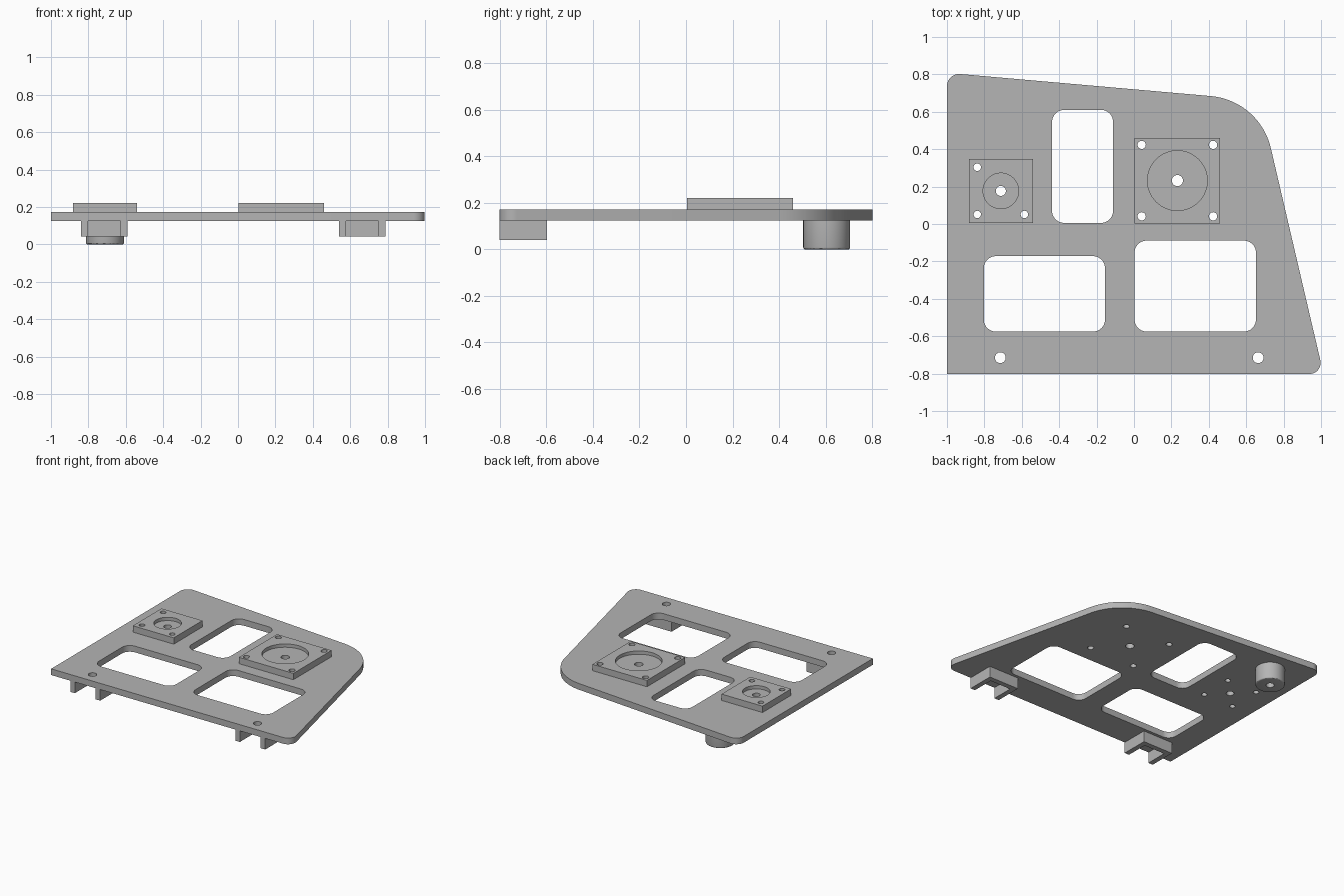
import bpy, bmesh, math
from mathutils import Vector

if "Cube" in bpy.data.objects:
    bpy.data.objects.remove(bpy.data.objects["Cube"])

GREY = bpy.data.materials.new("light grey")
GREY.diffuse_color = (0.46, 0.46, 0.46, 1)
GREY.use_nodes = True
GREY.node_tree.nodes["Principled BSDF"].inputs["Base Color"].default_value = GREY.diffuse_color

PLATE_BOTTOM, PLATE_TOP, PAD_TOP = 0.125, 0.172, 0.22


def rounded(corners, steps=12):
    """Polygon outline from (x, y, fillet radius) corners."""
    pts = []
    n = len(corners)
    for i, (x, y, r) in enumerate(corners):
        p = Vector((x, y))
        if r == 0:
            pts.append(p)
            continue
        a = (Vector(corners[i - 1][:2]) - p).normalized()
        b = (Vector(corners[(i + 1) % n][:2]) - p).normalized()
        half = a.angle(b) / 2
        centre = p + (a + b).normalized() * (r / math.sin(half))
        start = p + a * (r / math.tan(half)) - centre
        end = p + b * (r / math.tan(half)) - centre
        a0 = math.atan2(start.y, start.x)
        turn = math.atan2(start.x * end.y - start.y * end.x, start.dot(end))
        for k in range(steps + 1):
            t = a0 + turn * k / steps
            pts.append(centre + Vector((math.cos(t), math.sin(t))) * r)
    return pts


def box(x0, x1, y0, y1, r=0):
    return rounded([(x0, y0, r), (x1, y0, r), (x1, y1, r), (x0, y1, r)])


def circle(x, y, r, n=40):
    return [Vector((x + r * math.cos(2 * math.pi * i / n),
                    y + r * math.sin(2 * math.pi * i / n))) for i in range(n)]


def prism(name, outline, z0, z1):
    """Extrude a flat outline from z0 to z1."""
    bm = bmesh.new()
    face = bm.faces.new([bm.verts.new((p.x, p.y, z0)) for p in outline])
    top = bmesh.ops.extrude_face_region(bm, geom=[face])["geom"]
    for v in top:
        if isinstance(v, bmesh.types.BMVert):
            v.co.z = z1
    bmesh.ops.recalc_face_normals(bm, faces=bm.faces[:])
    mesh = bpy.data.meshes.new(name)
    bm.to_mesh(mesh)
    bm.free()
    mesh.materials.append(GREY)
    obj = bpy.data.objects.new(name, mesh)
    bpy.context.collection.objects.link(obj)
    return obj


def activate(obj):
    bpy.ops.object.select_all(action='DESELECT')
    obj.select_set(True)
    bpy.context.view_layer.objects.active = obj


def cut(obj, outline, z0, z1):
    """Subtract an extruded outline from an object."""
    tool = prism("cutter", outline, z0, z1)
    tool.hide_render = True
    activate(obj)
    mod = obj.modifiers.new("cut", 'BOOLEAN')
    mod.operation, mod.solver, mod.object = 'DIFFERENCE', 'EXACT', tool
    bpy.ops.object.modifier_apply(modifier=mod.name)
    bpy.data.objects.remove(tool)


def smooth(obj):
    activate(obj)
    bpy.ops.object.shade_smooth_by_angle(angle=math.radians(30))


# Base plate with one large rounded corner
plate = prism("base_plate", rounded([
    (-1, -0.802, 0), (1.0134, -0.802, 0.06),
    (0.672, 0.661, 0.362), (-1, 0.808, 0.065)], 20), PLATE_BOTTOM, PLATE_TOP)

# Windows in the plate
for x0, x1, y0, y1 in [(-0.438, -0.112, 0.006, 0.61),
                       (-0.803, -0.155, -0.575, -0.172),
                       (0.003, 0.652, -0.575, -0.089)]:
    cut(plate, box(x0, x1, y0, y1, 0.064), 0, 0.4)

# Raised square mounting pads with a round recess and through holes
for name, cx, cy, half, recess, bore, offset, screw in [
        ("small_pad", -0.712, 0.177, 0.171, 0.095, 0.027, 0.126, 0.02),
        ("large_pad", 0.232, 0.232, 0.228, 0.16, 0.03, 0.191, 0.022)]:
    pad = prism(name, box(cx - half, cx + half, cy - half, cy + half),
                PLATE_TOP, PAD_TOP)
    cut(pad, circle(cx, cy, recess, 64), PAD_TOP - 0.025, 0.4)
    holes = [(cx, cy, bore)] + [(cx + sx * offset, cy + sy * offset, screw)
                                for sx in (-1, 1) for sy in (-1, 1)]
    for hole in holes:
        for part in (pad, plate):
            cut(part, circle(*hole, 24), 0, 0.4)
    smooth(pad)

# U-shaped brackets under the front edge, open to the front, each below a hole
for name, cx in [("left_bracket", -0.715), ("right_bracket", 0.664)]:
    cut(plate, circle(cx, -0.715, 0.029, 24), 0, 0.4)
    bracket = prism(name, box(cx - 0.125, cx + 0.125, -0.802, -0.597),
                    0.041, PLATE_BOTTOM)
    cut(bracket, box(cx - 0.087, cx + 0.087, -0.9, -0.635), 0, 0.4)

smooth(plate)

# Round foot at the back left with a rounded rim and a blind hole
foot = prism("round_foot", circle(-0.711, 0.605, 0.101, 64), 0, PLATE_BOTTOM)
activate(foot)
bm = bmesh.new()
bm.from_mesh(foot.data)
rim = [e for e in bm.edges if all(v.co.z < 0.001 for v in e.verts)]
bmesh.ops.bevel(bm, geom=rim, offset=0.008, segments=3, profile=0.5,
                affect='EDGES')
bm.to_mesh(foot.data)
bm.free()
cut(foot, circle(-0.711, 0.605, 0.029, 24), -0.1, 0.09)
smooth(foot)
